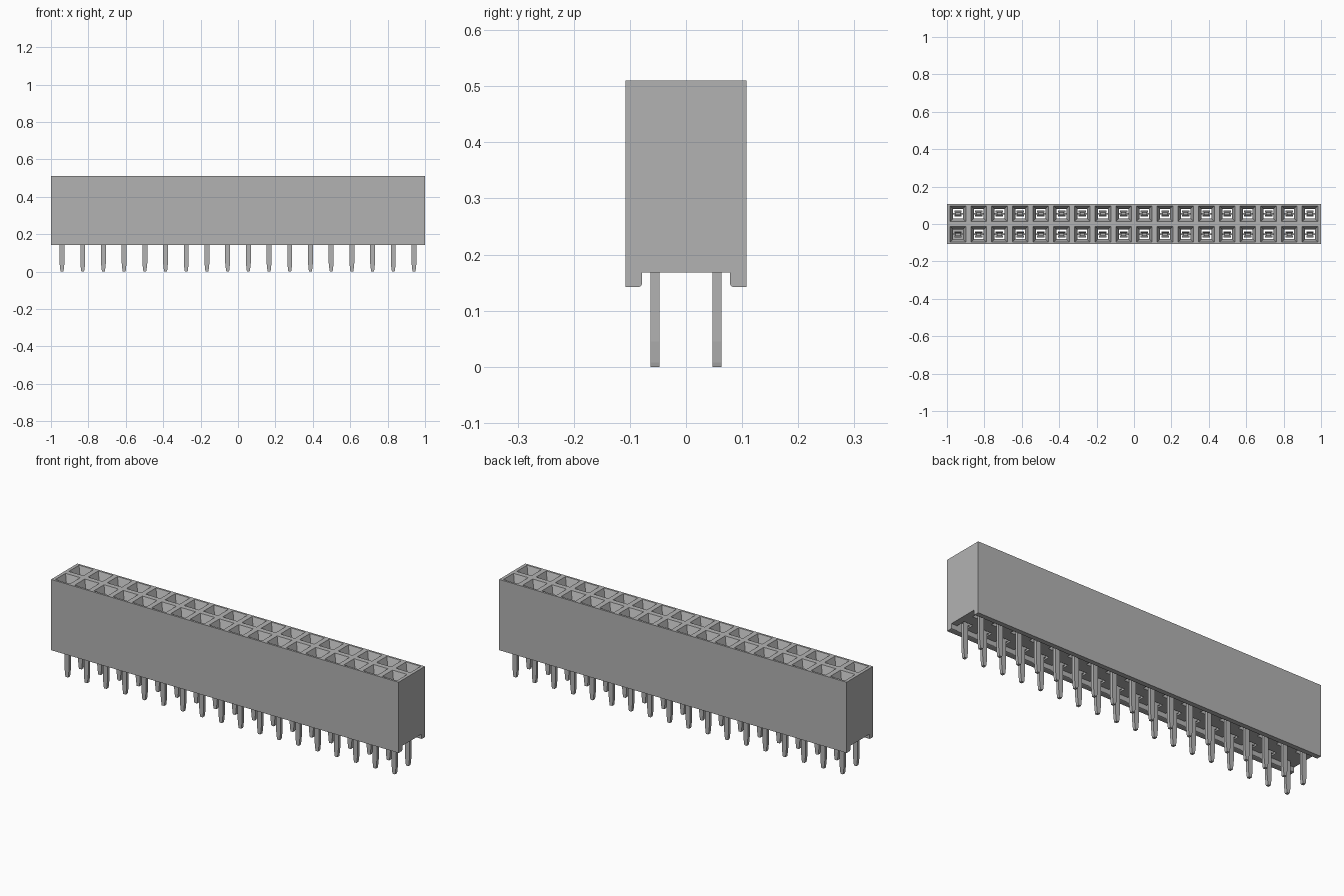
import bpy, bmesh

if "Cube" in bpy.data.objects:
    bpy.data.objects.remove(bpy.data.objects["Cube"], do_unlink=True)

COLS, PITCH = 18, 0.1107
ROWS = (-PITCH / 2, PITCH / 2)
TOP, FLOOR, FOOT = 0.51, 0.168, 0.142
HALF_Y = 0.108

grey = bpy.data.materials.new("plain grey")
grey.use_nodes = True
colour = (0.45, 0.45, 0.45, 1)
grey.diffuse_color = colour
grey.node_tree.nodes["Principled BSDF"].inputs["Base Color"].default_value = colour


def finish(bm, name):
    bmesh.ops.recalc_face_normals(bm, faces=bm.faces)
    mesh = bpy.data.meshes.new(name)
    bm.to_mesh(mesh)
    bm.free()
    mesh.materials.append(grey)
    obj = bpy.data.objects.new(name, mesh)
    bpy.context.collection.objects.link(obj)
    return obj


def loft(bm, rings):
    """Skin a stack of matching point loops and cap both ends."""
    loops = [[bm.verts.new(p) for p in ring] for ring in rings]
    n = len(loops[0])
    for a, b in zip(loops, loops[1:]):
        for i in range(n):
            j = (i + 1) % n
            bm.faces.new((a[i], a[j], b[j], b[i]))
    bm.faces.new(loops[0][::-1])
    bm.faces.new(loops[-1])


def rect(x, y, z, w, d):
    return [(x + sx * w / 2, y + sy * d / 2, z)
            for sx, sy in ((-1, -1), (1, -1), (1, 1), (-1, 1))]


def sites():
    for c in range(COLS):
        for y in ROWS:
            yield c, (c - (COLS - 1) / 2) * PITCH, y


# Housing: end profile with two rounded feet, run along the length
half = [(HALF_Y, TOP), (HALF_Y, FOOT), (0.084, FOOT), (0.080, 0.144),
        (0.078, 0.148), (0.078, FLOOR)]
outline = half + [(-y, z) for y, z in reversed(half)]
bm = bmesh.new()
loft(bm, [[(x, y, z) for y, z in outline] for x in (-1, 1)])
housing = finish(bm, "housing")

# Funnel-mouthed sockets; the first front one has a closed floor
bm = bmesh.new()
for c, x, y in sites():
    end = 0.2 if c == 0 and y < 0 else 0.1
    loft(bm, [rect(x, y, end, 0.052, 0.052),
              rect(x, y, TOP - 0.04, 0.052, 0.052),
              rect(x, y, TOP, 0.084, 0.084),
              rect(x, y, TOP + 0.02, 0.084, 0.084)])
cutter = finish(bm, "socket_cutter")
cutter.hide_render = True

cut = housing.modifiers.new("sockets", "BOOLEAN")
cut.operation = "DIFFERENCE"
cut.solver = "EXACT"
cut.object = cutter
bpy.context.view_layer.objects.active = housing
bpy.ops.object.modifier_apply(modifier=cut.name)
bpy.data.objects.remove(cutter, do_unlink=True)

# Contact pins: flat blades with narrowed tips
bm = bmesh.new()
for c, x, y in sites():
    loft(bm, [rect(x, y, 0, 0.014, 0.016),
              rect(x, y, 0.008, 0.018, 0.016),
              rect(x, y, 0.045, 0.026, 0.016),
              rect(x, y, 0.23, 0.026, 0.016)])
finish(bm, "contact_pins")

# Spring contacts: a cross bar at the base and two leaves inside each socket
bm = bmesh.new()
for c, x, y in sites():
    loft(bm, [rect(x, y, z, 0.052, 0.008) for z in (0.175, 0.215)])
    for s in (-1, 1):
        loft(bm, [rect(x, y + s * 0.011, 0.2, 0.04, 0.006),
                  rect(x, y + s * 0.008, 0.38, 0.04, 0.006),
                  rect(x, y + s * 0.013, 0.43, 0.04, 0.006)])
finish(bm, "spring_contacts")
